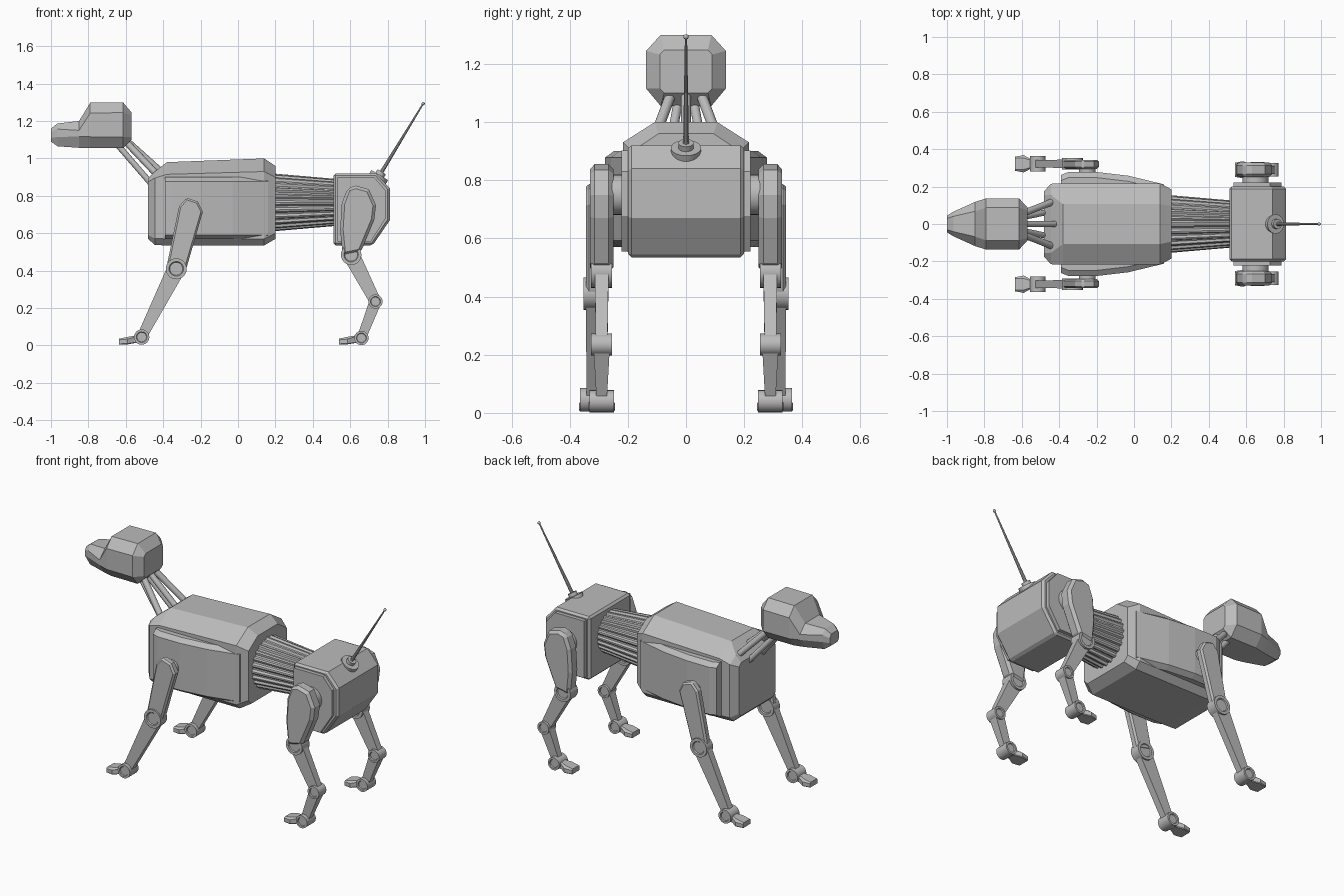
import bpy, bmesh, math
from mathutils import Vector

if "Cube" in bpy.data.objects:
    bpy.data.objects.remove(bpy.data.objects["Cube"], do_unlink=True)

GREY = (0.5, 0.5, 0.5, 1)
metal = bpy.data.materials.new("grey_metal")
metal.use_nodes = True
metal.diffuse_color = GREY
metal.node_tree.nodes["Principled BSDF"].inputs["Base Color"].default_value = GREY


def finish(name, bm, smooth=False):
    bmesh.ops.recalc_face_normals(bm, faces=bm.faces)
    mesh = bpy.data.meshes.new(name)
    bm.to_mesh(mesh)
    bm.free()
    mesh.materials.append(metal)
    obj = bpy.data.objects.new(name, mesh)
    bpy.context.collection.objects.link(obj)
    if smooth:
        bpy.ops.object.select_all(action="DESELECT")
        obj.select_set(True)
        bpy.context.view_layer.objects.active = obj
        bpy.ops.object.shade_smooth_by_angle(angle=math.radians(35))
    return obj


def loft(name, rings):
    """Skin a list of equal rings and cap both ends."""
    bm = bmesh.new()
    rows = [[bm.verts.new(p) for p in ring] for ring in rings]
    n = len(rows[0])
    for a, b in zip(rows, rows[1:]):
        for i in range(n):
            j = (i + 1) % n
            bm.faces.new((a[i], a[j], b[j], b[i]))
    bm.faces.new(rows[0])
    bm.faces.new(rows[-1])
    return finish(name, bm)


def section(x, w, z0, z1, top=(0.03, 0.03), low=(0.03, 0.03), y=0):
    """Cross-section across x: a box with cut corners."""
    half = [(w - low[0], z0), (w, z0 + low[1]), (w, z1 - top[1]), (w - top[0], z1)]
    return ([(x, y + a, z) for a, z in half]
            + [(x, y - a, z) for a, z in reversed(half)])


def rod(name, a, b, r1, r2=None, sides=16, recess=0.0):
    """Cylinder or cone between two points, with optional recessed end caps."""
    a, b = Vector(a), Vector(b)
    d = b - a
    bm = bmesh.new()
    bmesh.ops.create_cone(bm, cap_ends=True, segments=sides, radius1=r1,
                          radius2=r1 if r2 is None else r2, depth=d.length)
    if recess:
        caps = [f for f in bm.faces if len(f.verts) > 4]
        bmesh.ops.inset_individual(bm, faces=caps, thickness=r1 * 0.3)
        bmesh.ops.inset_individual(bm, faces=caps, thickness=r1 * 0.08, depth=-recess)
    bm.transform(d.to_track_quat("Z", "Y").to_matrix().to_4x4())
    bmesh.ops.translate(bm, verts=bm.verts, vec=(a + b) / 2)
    return finish(name, bm, True)


def plate(name, outline, y0, y1, bevel=0.0):
    """Side outline in x and z, extruded across y."""
    obj = loft(name, [[(x, y, z) for x, z in outline] for y in (y0, y1)])
    if bevel:
        mod = obj.modifiers.new("edge", "BEVEL")
        mod.width, mod.segments, mod.limit_method = bevel, 1, "ANGLE"
        mod.angle_limit = math.radians(50)
    return obj


def limb(name, a, b, wa, wb, y, ta, tb):
    """Tapered bar between joints a and b (x, z), half widths w, half depths t."""
    a, b = Vector(a), Vector(b)
    d = (b - a).normalized()
    side = Vector((-d.y, d.x))
    rings = []
    for p, w, t in ((a, wa, ta), (b, wb, tb)):
        rings.append([(p.x + side.x * w * u, y + t * v, p.y + side.y * w * u)
                      for u, v in ((1, 1), (1, -1), (-1, -1), (-1, 1))])
    return loft(name, rings)


def joint(name, x, z, r, y, half):
    return rod(name, (x, y - half, z), (x, y + half, z), r, sides=24, recess=0.006)


def foot(name, x, y):
    return loft(name, [
        section(x - 0.12, 0.038, 0.005, 0.036, (0.008, 0.006), (0.004, 0.004), y),
        section(x - 0.075, 0.046, 0.006, 0.046, (0.015, 0.012), (0.004, 0.004), y),
        section(x - 0.04, 0.028, 0.012, 0.052, (0.008, 0.008), (0.004, 0.004), y),
        section(x, 0.024, 0.016, 0.056, (0.008, 0.008), (0.004, 0.004), y)])


# Head
loft("head", [
    section(-1.0, 0.045, 1.09, 1.16, (0.015, 0.02), (0.015, 0.02)),
    section(-0.965, 0.066, 1.065, 1.187, (0.025, 0.03), (0.02, 0.05)),
    section(-0.85, 0.118, 1.057, 1.2, (0.05, 0.05), (0.045, 0.06)),
    section(-0.79, 0.137, 1.056, 1.298, (0.05, 0.055), (0.05, 0.06)),
    section(-0.615, 0.137, 1.055, 1.3, (0.05, 0.055), (0.05, 0.06)),
    section(-0.57, 0.09, 1.1, 1.247, (0.015, 0.015), (0.015, 0.015))])

# Neck tubes
rod("neck_tube_centre", (-0.6, 0, 1.1), (-0.4, 0, 0.92), 0.017)
for s, tag in ((1, "left"), (-1, "right")):
    rod("neck_tube_upper_" + tag, (-0.61, 0.05 * s, 1.1), (-0.42, 0.125 * s, 0.9), 0.018)
    rod("neck_tube_lower_" + tag, (-0.65, 0.025 * s, 1.08), (-0.46, 0.065 * s, 0.86), 0.016)

# Chest with a flared shoulder shell
loft("chest", [
    section(-0.48, 0.175, 0.57, 0.895, (0.02, 0.02), (0.02, 0.02)),
    section(-0.445, 0.215, 0.537, 0.93, (0.06, 0.035), (0.035, 0.035)),
    section(-0.38, 0.217, 0.535, 0.98, (0.11, 0.065), (0.035, 0.035)),
    section(0.14, 0.217, 0.535, 1.0, (0.11, 0.07), (0.035, 0.035)),
    section(0.2, 0.185, 0.57, 0.96, (0.09, 0.06), (0.03, 0.03))])
loft("shoulder_shell", [
    section(x, w, 0.57, 0.9, (0.03, 0.022), (0.03, 0.022))
    for x, w in ((-0.39, 0.262), (-0.35, 0.278), (-0.2, 0.278),
                 (-0.03, 0.258), (0.16, 0.212))])

# Ribbed waist
RIBS = 24
rings = []
for x, r in ((0.16, 0.157), (0.52, 0.126)):
    ring = []
    for i in range(RIBS * 4):
        a = math.tau * i / (RIBS * 4)
        k = r if i % 4 < 2 else r * 0.93
        ring.append((x, k * math.cos(a), 0.765 + k * math.sin(a)))
    rings.append(ring)
loft("waist", rings)

# Hips
hip_outline = [(0.51, 0.535), (0.51, 0.92), (0.74, 0.92),
               (0.812, 0.84), (0.812, 0.67), (0.72, 0.535)]
plate("hips", hip_outline, -0.2, 0.2, 0.012)
inner = [(0.65 + (x - 0.65) * 0.85, 0.735 + (z - 0.735) * 0.9) for x, z in hip_outline]
plate("hip_side_plates", inner, -0.222, 0.222)

# Tail antenna
base, tip = Vector((0.745, 0, 0.89)), Vector((0.99, 0, 1.293))
aim = (tip - base).normalized()
rod("antenna_base", base - aim * 0.03, base + aim * 0.025, 0.052, sides=24)
rod("antenna_collar", base, base + aim * 0.045, 0.026, sides=20)
rod("antenna", base, tip, 0.011, 0.004, sides=10)
bm = bmesh.new()
bmesh.ops.create_uvsphere(bm, u_segments=12, v_segments=8, radius=0.009)
bmesh.ops.translate(bm, verts=bm.verts, vec=tip)
finish("antenna_tip", bm, True)

# Legs
front_upper = [(-0.315, 0.745), (-0.275, 0.79), (-0.215, 0.77), (-0.188, 0.715),
               (-0.278, 0.405), (-0.38, 0.43)]
rear_upper = [(0.555, 0.76), (0.585, 0.84), (0.63, 0.855), (0.7, 0.835), (0.738, 0.75),
              (0.728, 0.67), (0.657, 0.5), (0.56, 0.48), (0.546, 0.62)]
for s, tag in ((1, "left"), (-1, "right")):
    # Front leg
    y = 0.322 * s
    plate("front_upper_leg_" + tag, front_upper, 0.295 * s, 0.343 * s, 0.01)
    rod("shoulder_axle_" + tag, (-0.25, 0.2 * s, 0.72), (-0.25, 0.31 * s, 0.72), 0.045)
    joint("front_knee_" + tag, -0.33, 0.41, 0.056, y, 0.031)
    limb("front_lower_leg_" + tag, (-0.33, 0.41), (-0.515, 0.045), 0.048, 0.026, y, 0.022, 0.02)
    joint("front_ankle_" + tag, -0.515, 0.045, 0.041, y, 0.042)
    foot("front_foot_" + tag, -0.515, y)
    # Rear leg
    y = 0.29 * s
    rod("hip_axle_" + tag, (0.65, 0.2 * s, 0.75), (0.65, 0.27 * s, 0.75), 0.07, sides=24)
    plate("rear_upper_leg_" + tag, rear_upper, 0.25 * s, 0.33 * s, 0.016)
    joint("rear_knee_" + tag, 0.605, 0.485, 0.055, y, 0.036)
    limb("rear_lower_leg_" + tag, (0.605, 0.485), (0.735, 0.235), 0.045, 0.03, y, 0.024, 0.02)
    joint("rear_hock_" + tag, 0.735, 0.235, 0.038, y, 0.036)
    limb("rear_shank_" + tag, (0.735, 0.235), (0.66, 0.04), 0.032, 0.024, y, 0.028, 0.017)
    joint("rear_ankle_" + tag, 0.66, 0.04, 0.038, y, 0.042)
    foot("rear_foot_" + tag, 0.66, y)
